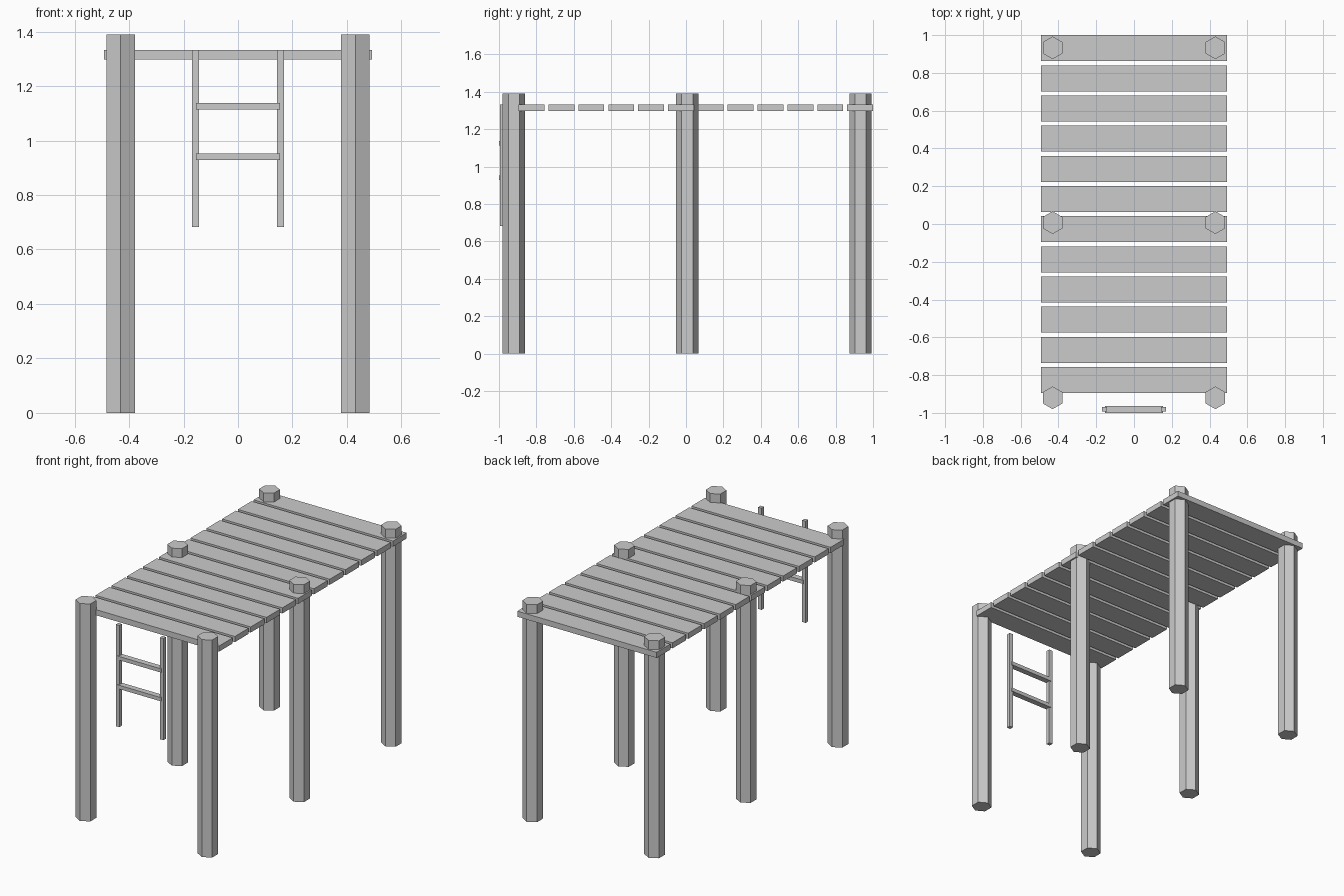
import bpy
import math

if "Cube" in bpy.data.objects:
    bpy.data.objects.remove(bpy.data.objects["Cube"])

grey = bpy.data.materials.new("plain_grey")
grey.diffuse_color = (0.6, 0.6, 0.6, 1)
grey.use_nodes = True
grey.node_tree.nodes["Principled BSDF"].inputs["Base Color"].default_value = grey.diffuse_color


def box(name, center, size):
    bpy.ops.mesh.primitive_cube_add(size=1, location=center)
    ob = bpy.context.object
    ob.name = name
    ob.scale = size
    bpy.ops.object.transform_apply(location=False, rotation=False, scale=True)
    ob.data.materials.append(grey)


def post(name, x, y, radius=0.06, height=1.39):
    # hexagonal post with a corner towards the front and back
    bpy.ops.mesh.primitive_cylinder_add(
        vertices=6, radius=radius, depth=height, location=(x, y, height / 2))
    ob = bpy.context.object
    ob.name = name
    ob.data.materials.append(grey)


# Six posts carrying the deck
for row, y in (("front", -0.92), ("middle", 0.007), ("back", 0.933)):
    for side, x in (("left", -0.431), ("right", 0.431)):
        post(f"{row}_{side}_post", x, y)

# Deck planks, laid from back to front
for i in range(12):
    box(f"deck_plank_{i + 1}", (0, 0.931 - 0.1597 * i, 1.315), (0.985, 0.138, 0.036))

# Ladder hanging at the front
for side, x in (("left", -0.156), ("right", 0.156)):
    box(f"ladder_{side}_rail", (x, -0.981, 1.007), (0.025, 0.025, 0.65))
for i, z in enumerate((0.941, 1.125)):
    box(f"ladder_rung_{i + 1}", (0, -0.981, z), (0.308, 0.037, 0.024))
